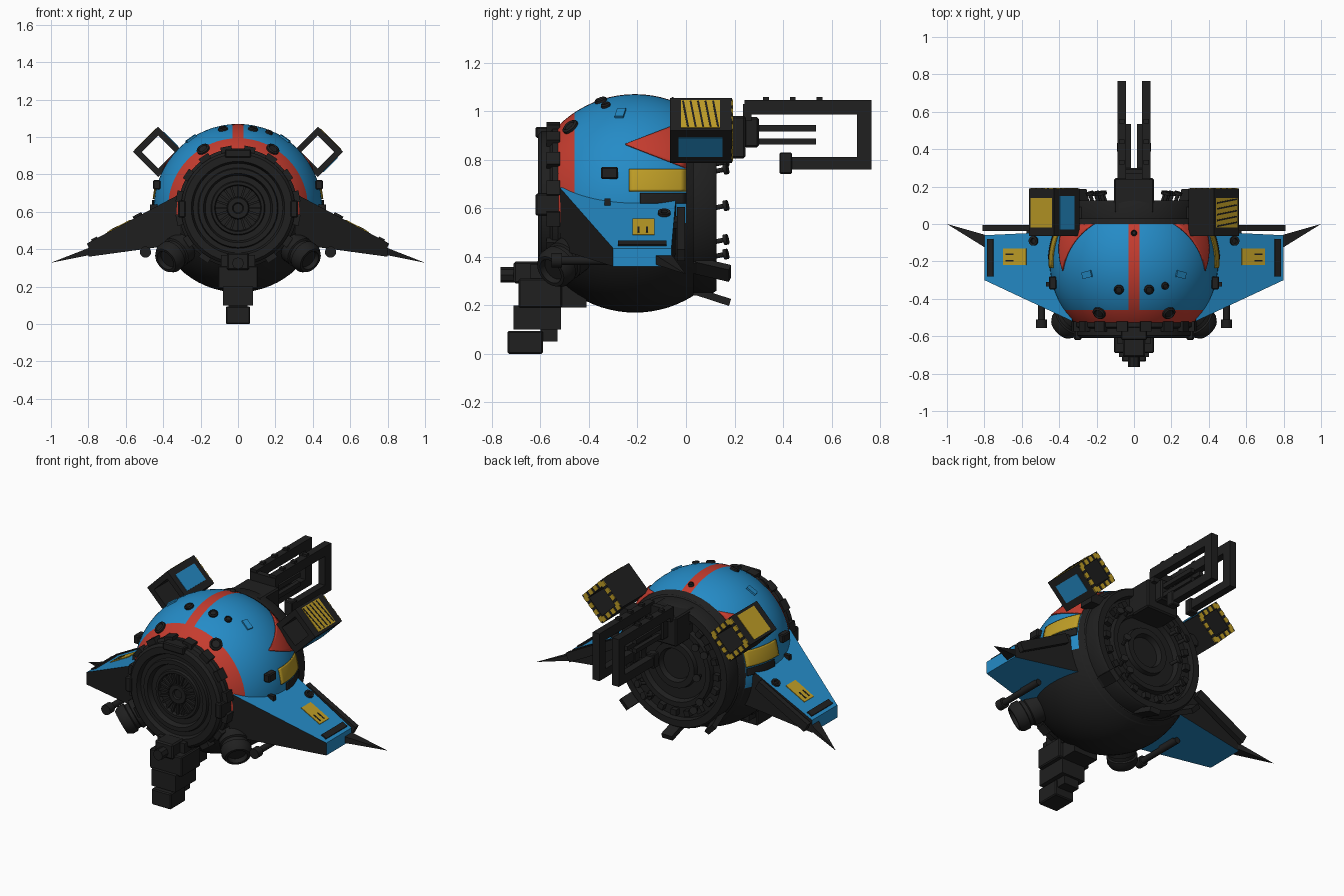
import bpy, bmesh, math
from mathutils import Matrix, Vector

if "Cube" in bpy.data.objects:
    bpy.data.objects.remove(bpy.data.objects["Cube"])

def mat(name, c):
    m = bpy.data.materials.new(name)
    m.diffuse_color = (*c, 1)
    m.use_nodes = True
    m.node_tree.nodes["Principled BSDF"].inputs["Base Color"].default_value = m.diffuse_color
    return m

BLACK = mat("charcoal", (0.014, 0.014, 0.014))
BLUE = mat("blue", (0.018, 0.26, 0.57))
RED = mat("red", (0.56, 0.045, 0.028))
YELLOW = mat("yellow", (0.52, 0.34, 0.02))
C, R = Vector((0, -0.21, 0.62)), 0.45      # hull centre and radius

def finish(bm, name, mats, smooth=False):
    me = bpy.data.meshes.new(name)
    bmesh.ops.recalc_face_normals(bm, faces=bm.faces)
    bm.to_mesh(me)
    bm.free()
    for m in mats:
        me.materials.append(m)
    ob = bpy.data.objects.new(name, me)
    bpy.context.collection.objects.link(ob)
    if smooth:
        bpy.ops.object.select_all(action='DESELECT')
        ob.select_set(True)
        bpy.context.view_layer.objects.active = ob
        bpy.ops.object.shade_smooth_by_angle(angle=math.radians(35))
    return ob

def box(name, x, y, z, m=BLACK, M=Matrix(), bevel=0.0):
    """Box from (min, max) ranges, placed by matrix M."""
    bm = bmesh.new()
    bmesh.ops.create_cube(bm, size=1)
    for v in bm.verts:
        v.co = Vector([(a[0] + a[1]) / 2 + c * (a[1] - a[0]) for a, c in zip((x, y, z), v.co)])
    if bevel:
        bmesh.ops.bevel(bm, geom=bm.edges[:], offset=bevel, segments=1, affect='EDGES')
    bm.transform(M)
    return finish(bm, name, [m])

def lathe(name, prof, M=Matrix(), m=BLACK, n=48):
    """Spin (radius, height) points around the local z axis."""
    bm = bmesh.new()
    vs = [bm.verts.new((r, 0, h)) for r, h in prof]
    es = [bm.edges.new(p) for p in zip(vs, vs[1:])]
    bmesh.ops.spin(bm, geom=vs + es, cent=(0, 0, 0), axis=(0, 0, 1), angle=math.tau, steps=n)
    bmesh.ops.remove_doubles(bm, verts=bm.verts, dist=1e-4)
    bm.transform(M)
    return finish(bm, name, [m], True)

def aim(p, d):
    """Matrix at p with local z along d."""
    return Matrix.Translation(p) @ Vector(d).to_track_quat('Z', 'Y').to_matrix().to_4x4()

def rod(name, a, b, r, m=BLACK, n=20):
    a, b = Vector(a), Vector(b)
    h = (b - a).length
    return lathe(name, [(0, 0), (r, 0), (r, h), (0, h)], aim(a, b - a), m, n)

def patch(name, corners, s, m, lift, n=10):
    """Side panel: a (y, z) quad projected sideways on the hull."""
    bm = bmesh.new()
    a, b, c, d = [Vector(p) for p in corners]
    rows = []
    for i in range(n + 1):
        row = []
        for j in range(n + 1):
            p = a.lerp(b, i / n).lerp(d.lerp(c, i / n), j / n)
            q = (R + lift) ** 2 - (p.x - C.y) ** 2 - (p.y - C.z) ** 2
            row.append(bm.verts.new((s * math.sqrt(q), p.x, p.y)))
        rows.append(row)
    for i in range(n):
        for j in range(n):
            bm.faces.new((rows[i][j], rows[i + 1][j], rows[i + 1][j + 1], rows[i][j + 1]))
    ob = finish(bm, name, [m], True)
    sol = ob.modifiers.new("thickness", 'SOLIDIFY')
    sol.thickness, sol.offset = 0.006, 0
    return ob

# Round hull, cut along the paint borders
bm = bmesh.new()
bmesh.ops.create_uvsphere(bm, u_segments=64, v_segments=40, radius=R)
bm.transform(Matrix.Translation(C) @ Matrix.Rotation(math.pi / 2, 4, 'X'))
for co, no, cut in (((0, -.55, 0), (0, -1, 0), True), ((0, .03, 0), (0, 1, 0), True),
                    ((0, -.46, 0), (0, 1, 0), False), ((0, 0, 0), (0, 1, 0), False),
                    ((0, 0, .54), (0, 0, 1), False),
                    ((.03, 0, 0), (1, 0, 0), False), ((-.03, 0, 0), (1, 0, 0), False)):
    bmesh.ops.bisect_plane(bm, geom=bm.verts[:] + bm.edges[:] + bm.faces[:], plane_co=co,
                           plane_no=no, clear_outer=cut)
for f in bm.faces:
    p = f.calc_center_median()
    if p.z < .54 or p.y > 0:
        f.material_index = 0
    else:
        f.material_index = 2 if p.y < -.46 or abs(p.x) < .03 else 1
finish(bm, "hull", [BLACK, BLUE, RED], True)

# Front hatch: stepped rings, radial grille, rim tabs
FRONT = aim((0, 0, C.z), (0, -1, 0))
lathe("front_hatch", [(.32, .50), (.32, .55), (.305, .56), (.305, .595), (.29, .61), (.25, .61), (.24, .585),
                      (.215, .585), (.21, .60), (.185, .60), (.175, .57), (.145, .57), (.14, .585), (.125, .585),
                      (.12, .565), (.06, .565), (.055, .58), (.03, .58), (.025, .57), (0, .57)], FRONT)
for i in range(20):
    box("grille_bar", (.06, .12), (-.006, .006), (.56, .58), M=FRONT @ Matrix.Rotation(i * math.tau / 20, 4, 'Z'))
for i in range(16):
    T = FRONT @ Matrix.Rotation((i + .5) * math.tau / 16, 4, 'Z')
    box("rim_tab", (.29, .335), (-.03, .03), (.52, .575), M=T)
box("hatch_top_latch", (-.07, .07), (-.62, -.52), (.89, .935), bevel=.006)
for s in (1, -1):
    box("hatch_side_latch", (s * .30 - .02, s * .30 + .02), (-.62, -.52), (.57, .66), bevel=.006)

# Rear engine ring
REAR = aim((0, 0, C.z), (0, 1, 0))
lathe("rear_ring", [(.40, 0), (.37, .03), (.37, .11), (.36, .125), (.32, .125), (.315, .09), (.25, .09),
                    (.245, .12), (.215, .12), (.205, .09), (.14, .09), (.135, .115), (.10, .115), (.09, .085),
                    (0, .085)], REAR)
for i in range(20):
    T = REAR @ Matrix.Rotation(i * math.tau / 20, 4, 'Z')
    box("ring_lug", (.265, .30), (-.018, .018), (.085, .12), M=T)
for s in (1, -1):
    for x, z in ((.16, .78), (.22, .75), (.17, .60), (.19, .46), (.15, .40)):
        lathe("rear_valve", [(0, 0), (.01, 0), (.01, .05), (.022, .05), (.022, .065), (0, .065)],
              aim((s * x, .11, z), (s * .3, 1, .2)), n=14)

# Lower rear flaps
for a in (-45, 0, 45):
    T = Matrix.Translation((0, 0, C.z)) @ Matrix.Rotation(math.radians(a), 4, 'Y')
    box("rear_flap", (-.035, .035), (-.07, .075), (-.015, .015),
        M=T @ Matrix.Translation((0, .11, -.385)) @ Matrix.Rotation(math.radians(-18), 4, 'X'))
    box("flap_base", (-.03, .03), (-.02, .08), (-.38, -.33), M=T)

# Round studs on the dome
for x, y, r in ((-.08, -.35, .026), (.08, -.35, .026), (.165, -.33, .02), (-.185, -.475, .036), (.185, -.475, .036),
                (0, -.05, .016)):
    z = math.sqrt(R * R - x * x - (y - C.y) ** 2)
    n = Vector((x, y - C.y, z))
    lathe("dome_stud", [(r, -.015), (r, .008), (r * .75, .014), (r * .6, .008), (0, .008)], aim(C + n, n), n=20)

for s in (1, -1):
    # Painted side panels and small blocks
    patch("red_arrow", [(-.25, .862), (-.25, .864), (0, .96), (0, .765)], s, RED, .003)
    patch("yellow_panel", [(-.235, .67), (-.235, .76), (0, .76), (0, .67)], s, YELLOW, .006)
    patch("panel_sill", [(-.19, .62), (-.19, .662), (0, .662), (0, .62)], s, BLACK, .008)
    box("side_block", (s * .435 - .02, s * .435 + .02), (-.35, -.28), (.72, .77), bevel=.006)
    n = Vector((s * .25, -.06, .37))
    box("dome_plate", (-.018, .018), (-.03, .03), (-.006, .008), BLUE, aim(C + n.normalized() * R, n))

    # Wing: blue skin with charcoal leading and trailing edges
    bm = bmesh.new()
    top = [(.33, -.52, .685), (.80, -.30, .435), (.80, -.06, .435), (.38, -.04, .658)]
    low = [(.30, -.52, .43), (.80, -.30, .36), (.80, -.06, .36), (.36, -.04, .42)]
    t, b = [[bm.verts.new((s * x, y, z)) for x, y, z in q] for q in (top, low)]
    bm.faces.new(t).material_index = 1
    bm.faces.new(b).material_index = 1
    for i in range(4):
        j = (i + 1) % 4
        bm.faces.new((t[i], t[j], b[j], b[i])).material_index = int(i == 1)
    finish(bm, "wing", [BLACK, BLUE])
    # Local frame lying on the wing skin, origin on the outer edge
    W = Matrix.Translation((s * .80, 0, .435)) @ Matrix.Rotation(s * math.radians(28), 4, 'Y')
    def on_wing(name, u, y, h, m):
        box(name, sorted((-s * u[0], -s * u[1])), y, h, m, W)
    on_wing("wing_slot", (.02, .055), (-.28, -.08), (-.01, .008), BLACK)
    on_wing("wing_plate", (.115, .255), (-.22, -.13), (-.004, .004), YELLOW)
    for y in (-.20, -.165):
        on_wing("wing_plate_stripe", (.13, .18), (y, y + .008), (.002, .006), BLACK)
    on_wing("wing_bar", (-.01, .36), (-.037, -.005), (-.055, .0), BLACK)
    on_wing("wing_bar_joint", (.25, .30), (-.08, -.02), (-.04, -.01), BLACK)
    lathe("wing_port", [(.026, -.01), (.026, .012), (.014, .012), (.012, .002), (0, .002)],
          W @ Matrix.Translation((-s * .30, -.09, 0)), n=20)
    box("wing_clip", (s * .44 - .03, s * .44 + .03), (-.335, -.31), (.60, .64))
    # Wing tip spike
    bm = bmesh.new()
    base = [bm.verts.new((s * .79, y, z)) for y, z in ((-.13, .37), (-.13, .41), (-.06, .41), (-.06, .37))]
    tip = bm.verts.new((s, 0, .328))
    bm.faces.new(base)
    for i in range(4):
        bm.faces.new((base[i], base[(i + 1) % 4], tip))
    finish(bm, "wing_spike", [BLACK])

    # Front thruster and slim gun under the wing
    lathe("front_thruster", [(.085, 0), (.085, .10), (.075, .105), (.075, .125), (.085, .13), (.085, .165),
                             (.07, .19), (.055, .19), (.05, .165), (0, .165)],
          aim((s * .27, -.44, .43), (s * .6, -.6, -.46)), n=28)
    rod("wing_gun", (s * .495, -.53, .385), (s * .495, -.22, .385), .018)
    rod("gun_muzzle", (s * .495, -.555, .385), (s * .495, -.51, .385), .03)
    box("gun_mount", (s * .495 - .015, s * .495 + .015), (-.36, -.24), (.38, .45))

    # Hollow square pod: four walls, colour plates, striped rear frame
    P = Matrix.Translation((s * .427, 0, .92)) @ Matrix.Rotation(math.radians(-45 if s > 0 else -135), 4, 'Y')
    for i in range(4):
        Q = P @ Matrix.Rotation(i * math.pi / 2, 4, 'Y')
        box("pod_wall", (.062, .095), (-.065, .19), (-.095, .095), M=Q)
        for k in range(4):
            z = -.085 + k * .045
            box("pod_rear_stripe", (.066, .095), (.187, .193), (z, z + .028), YELLOW, Q)
    box("pod_yellow_plate", (.09, .098), (-.02, .14), (-.08, .08), YELLOW, P)
    box("pod_blue_plate", (-.055, .055), (-.03, .15), (-.098, -.09), BLUE, P)
    if s > 0:
        for k in range(5):
            S = P @ Matrix.Translation((0, -.002 + k * .031, 0)) @ Matrix.Rotation(math.radians(8), 4, 'X')
            box("pod_stripe", (.095, .0995), (-.004, .004), (-.075, .075), BLACK, S)
    box("pod_arm", (s * .32 - .06, s * .32 + .06), (0, .09), (.80, .86),)

    # Rear boom: looped frame and twin rods
    x = (s * .065 - .022, s * .065 + .022)
    box("boom_top", x, (.24, .765), (.987, 1.045))
    box("boom_end", x, (.705, .765), (.76, 1.045))
    box("boom_bottom", x, (.43, .765), (.76, .812))
    box("boom_grip", (x[0] - .004, x[1] + .004), (.385, .437), (.742, .83), bevel=.005)
    for y in (.33, .44, .55):
        box("boom_knob", (x[0] + .008, x[1] - .008), (y - .012, y + .012), (1.04, 1.058))
    for z in (.93, .875):
        box("boom_rod", (s * .03 - .013, s * .03 + .013), (.29, .535), (z - .013, z + .013))

# Boom root blocks
box("boom_base", (-.107, .107), (.06, .245), (.805, .98), bevel=.008)
box("boom_neck", (-.055, .055), (.24, .30), (.85, .975), bevel=.008)
box("boom_bridge", (-.085, .085), (.235, .27), (.96, 1.03))

# Front leg and its sensor head
box("leg_body", (-.107, .107), (-.69, -.51), (.19, .31), bevel=.006)
box("leg_lower", (-.08, .08), (-.71, -.515), (.10, .20))
box("leg_back", (-.08, .08), (-.52, -.41), (.19, .32))
box("leg_upper", (-.09, .09), (-.64, -.45), (.28, .37))
box("foot", (-.065, .065), (-.735, -.59), (0, .095), bevel=.006)
box("heel", (-.05, .05), (-.60, -.53), (.05, .105))
box("sensor_block", (-.06, .06), (-.71, -.60), (.29, .38), bevel=.008)
rod("sensor_lens", (0, -.765, .325), (0, -.70, .325), .032, n=8)
